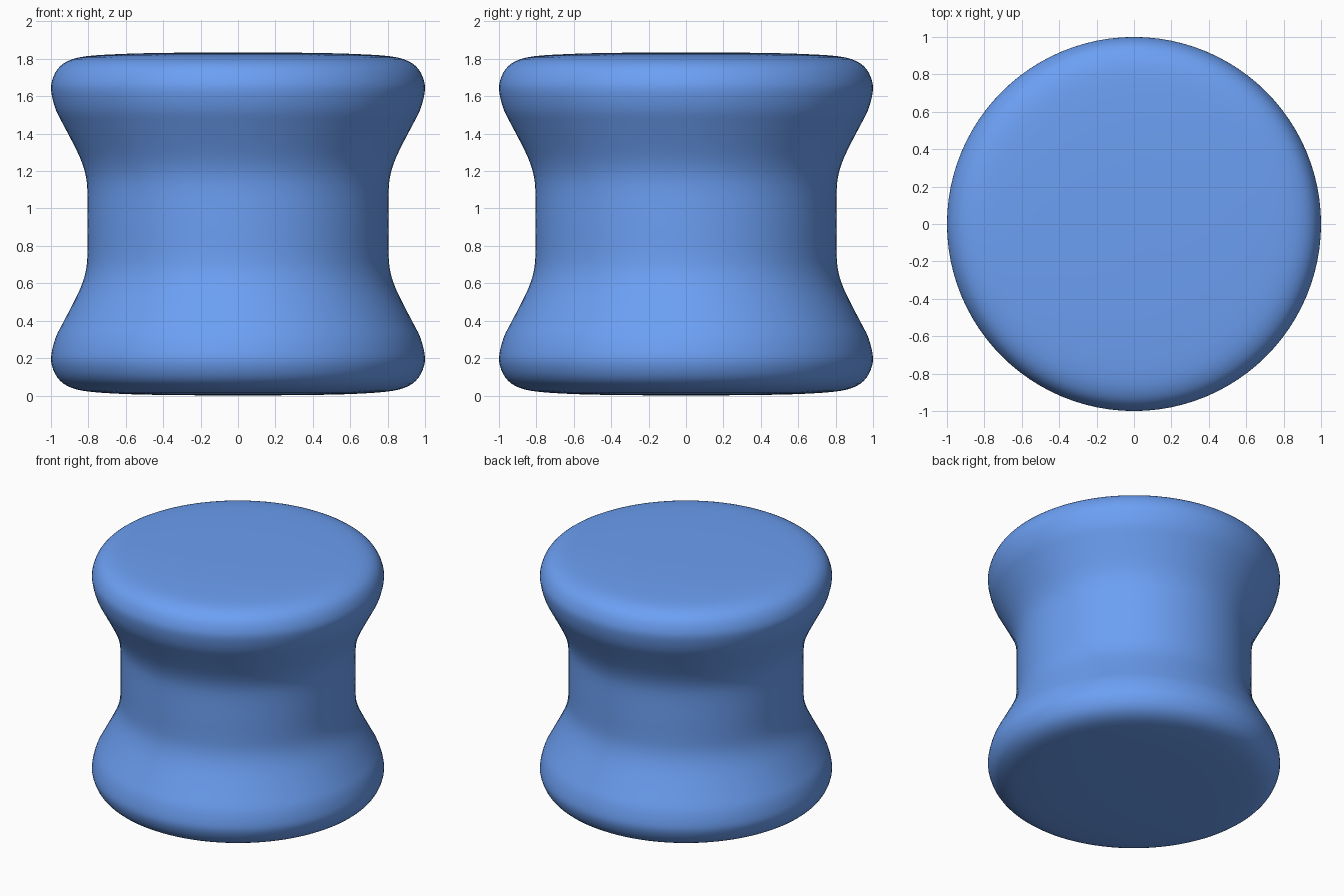
import bpy, bmesh
from math import tau, cos, sin

if "Cube" in bpy.data.objects:
    bpy.data.objects.remove(bpy.data.objects["Cube"])

SEGMENTS = 96
STEPS = 3

# Half profile (radius, height) from bottom centre to top centre
PROFILE = [
    (0.0, 0.0), (0.4, 0.003), (0.65, 0.01), (0.82, 0.024), (0.91, 0.05),
    (0.965, 0.095), (0.995, 0.16), (0.998, 0.22), (0.975, 0.31),
    (0.935, 0.39), (0.88, 0.495), (0.84, 0.58), (0.815, 0.66), (0.805, 0.75),
    (0.805, 0.92), (0.805, 1.09), (0.815, 1.18), (0.84, 1.26), (0.88, 1.345),
    (0.935, 1.45), (0.975, 1.53), (0.998, 1.62), (0.995, 1.68),
    (0.965, 1.745), (0.91, 1.788), (0.82, 1.813), (0.65, 1.825),
    (0.4, 1.832), (0.0, 1.835),
]


def smooth_profile(pts):
    """Catmull-Rom curve through the profile points."""
    ext = [pts[0]] + pts + [pts[-1]]
    out = []
    for a, b, c, d in zip(ext, ext[1:], ext[2:], ext[3:]):
        for i in range(STEPS):
            t = i / STEPS
            out.append(tuple(
                0.5 * (2 * q + (r - p) * t + (2 * p - 5 * q + 4 * r - s) * t * t
                       + (3 * q - p - 3 * r + s) * t ** 3)
                for p, q, r, s in zip(a, b, c, d)))
    return out + [pts[-1]]


def lathe(name, pts):
    bm = bmesh.new()
    bottom = bm.verts.new((0, 0, pts[0][1]))
    top = bm.verts.new((0, 0, pts[-1][1]))
    rings = [[bm.verts.new((r * cos(tau * i / SEGMENTS), r * sin(tau * i / SEGMENTS), z))
              for i in range(SEGMENTS)] for r, z in pts[1:-1]]
    for i in range(SEGMENTS):
        j = (i + 1) % SEGMENTS
        bm.faces.new((bottom, rings[0][j], rings[0][i]))
        bm.faces.new((top, rings[-1][i], rings[-1][j]))
        for lo, hi in zip(rings, rings[1:]):
            bm.faces.new((lo[i], lo[j], hi[j], hi[i]))
    for f in bm.faces:
        f.smooth = True
    mesh = bpy.data.meshes.new(name)
    bm.to_mesh(mesh)
    bm.free()
    obj = bpy.data.objects.new(name, mesh)
    bpy.context.collection.objects.link(obj)
    return obj


# Spool-shaped body
body = lathe("spool_body", smooth_profile(PROFILE))
blue = bpy.data.materials.new("blue")
blue.diffuse_color = (0.15, 0.35, 0.9, 1)
blue.use_nodes = True
blue.node_tree.nodes["Principled BSDF"].inputs["Base Color"].default_value = blue.diffuse_color
body.data.materials.append(blue)
